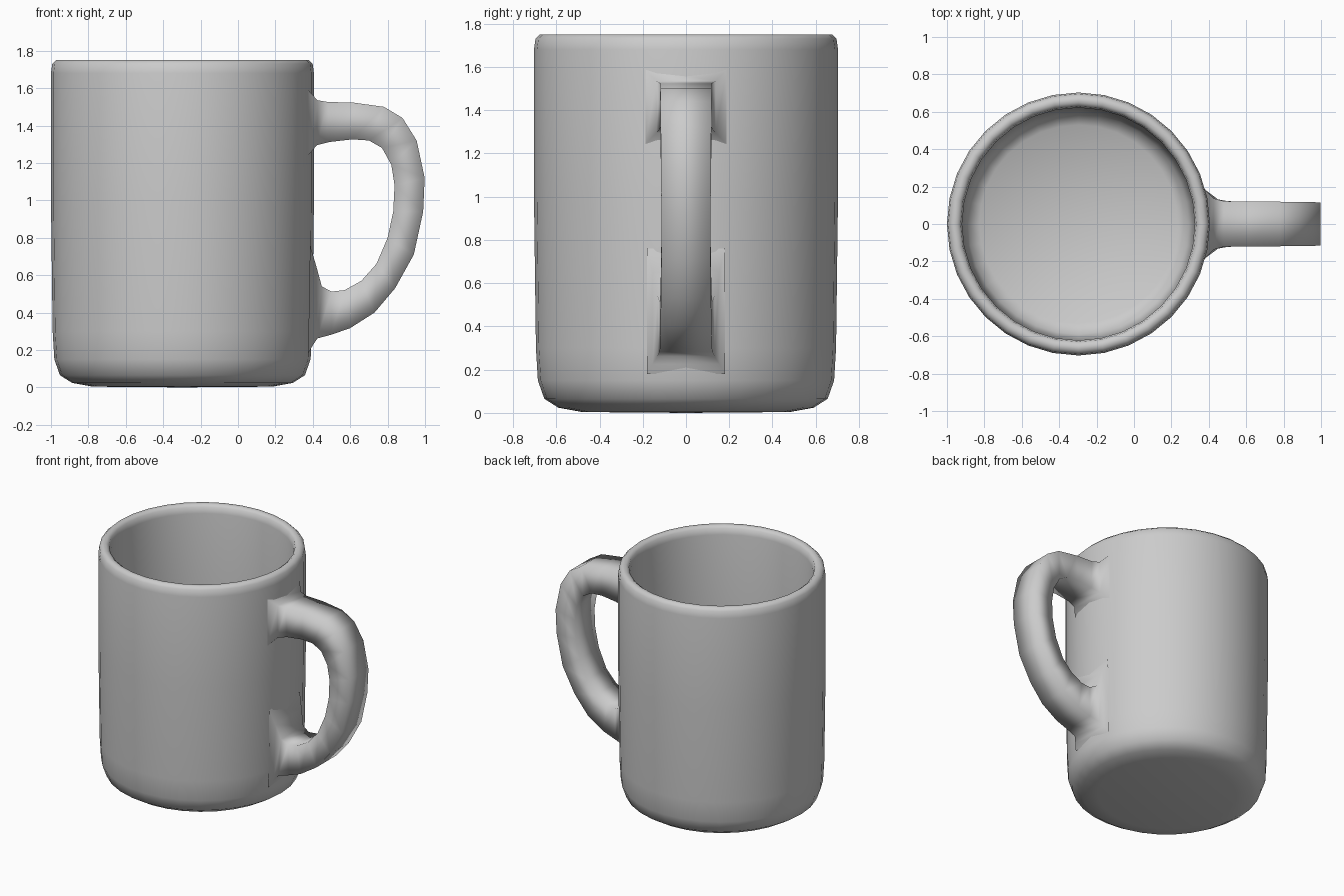
import bpy, bmesh, math
from mathutils import Vector

CX = -0.297   # body axis
SIDES = 32


def make_object(name, bm):
    bmesh.ops.recalc_face_normals(bm, faces=bm.faces)
    for f in bm.faces:
        f.smooth = True
    me = bpy.data.meshes.new(name)
    bm.to_mesh(me)
    bm.free()
    ob = bpy.data.objects.new(name, me)
    bpy.context.collection.objects.link(ob)
    return ob


# Cup body: closed wall profile (radius, height) spun round the axis
profile = [(0, 0), (0.48, 0.004), (0.59, 0.024), (0.655, 0.065), (0.685, 0.15),
           (0.694, 0.3), (0.703, 1.0), (0.703, 1.68), (0.696, 1.73), (0.675, 1.75),
           (0.65, 1.75), (0.63, 1.735), (0.622, 1.69), (0.62, 1.0), (0.612, 0.25),
           (0.59, 0.15), (0.53, 0.11), (0, 0.1)]
bm = bmesh.new()
verts = [bm.verts.new((CX + r, 0, z)) for r, z in profile]
edges = [bm.edges.new(pair) for pair in zip(verts, verts[1:])]
bmesh.ops.spin(bm, geom=verts + edges, cent=(CX, 0, 0), axis=(0, 0, 1),
               angle=math.tau, steps=SIDES, use_duplicate=False)
bmesh.ops.remove_doubles(bm, verts=bm.verts, dist=0.0005)
make_object("cup_body", bm)

# Handle: (outer x, outer z, inner x, inner z, half width), flared at both roots
stations = [
    (0.375, 1.59, 0.375, 1.24, 0.19), (0.425, 1.535, 0.422, 1.295, 0.137),
    (0.48, 1.526, 0.49, 1.312, 0.122), (0.62, 1.522, 0.61, 1.326, 0.12),
    (0.78, 1.50, 0.70, 1.32, 0.119), (0.88, 1.44, 0.77, 1.28, 0.118),
    (0.955, 1.32, 0.82, 1.19, 0.117), (0.998, 1.12, 0.837, 1.08, 0.115),
    (0.99, 0.94, 0.83, 0.94, 0.114), (0.94, 0.71, 0.80, 0.80, 0.114),
    (0.84, 0.53, 0.74, 0.66, 0.116), (0.73, 0.40, 0.66, 0.57, 0.118),
    (0.60, 0.317, 0.57, 0.52, 0.12), (0.50, 0.282, 0.50, 0.512, 0.122),
    (0.425, 0.262, 0.448, 0.54, 0.132), (0.40, 0.225, 0.418, 0.65, 0.155),
    (0.375, 0.18, 0.385, 0.76, 0.18)]
bm = bmesh.new()
rings = []
for ox, oz, ix, iz, w in stations:
    rings.append([bm.verts.new(Vector(p)) for p in
                  ((ox, -w, oz), (ox, w, oz), (ix, w, iz), (ix, -w, iz))])
for a, b in zip(rings, rings[1:]):
    for i in range(4):
        j = (i + 1) % 4
        bm.faces.new((a[i], a[j], b[j], b[i]))
make_object("handle", bm)
